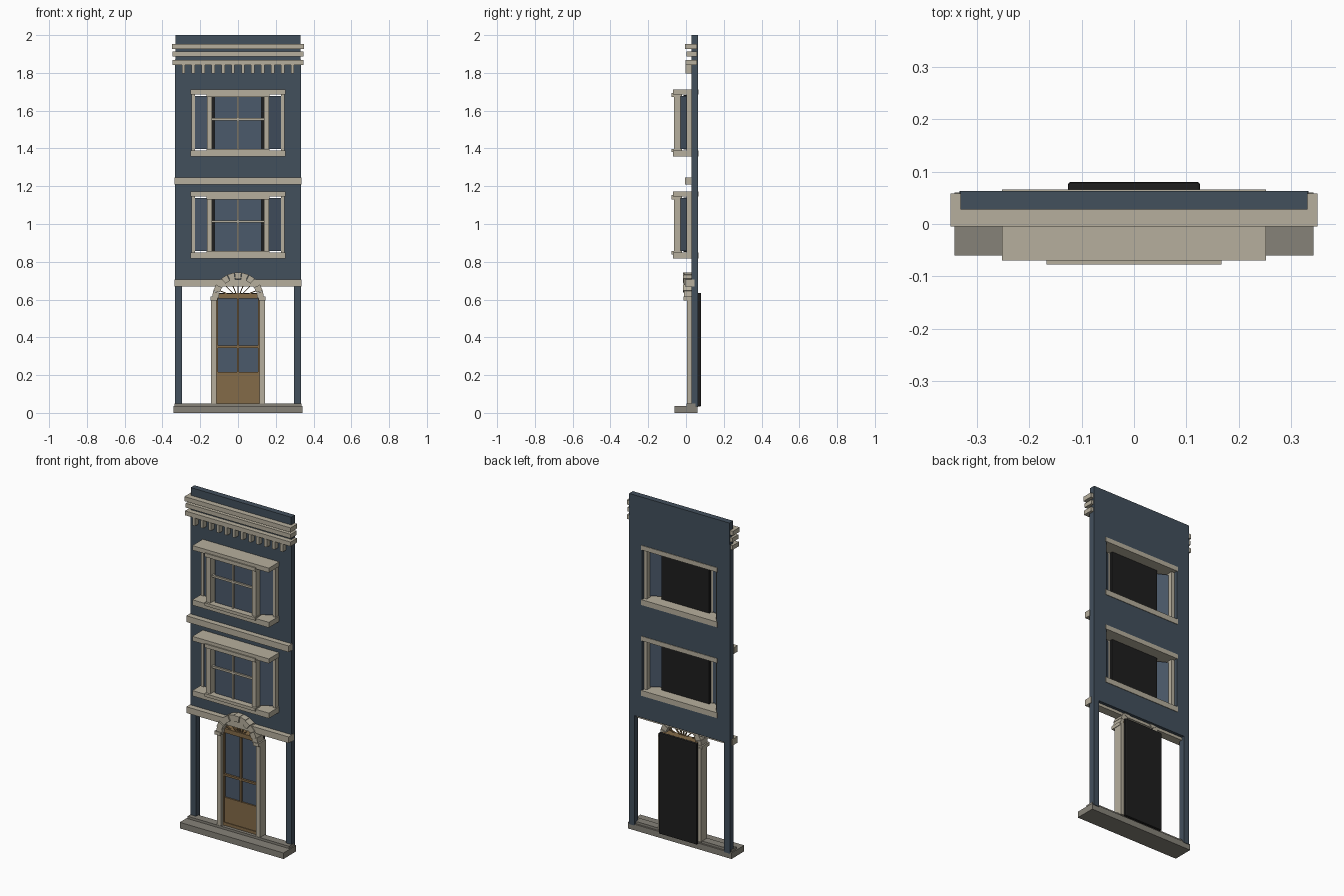
import bpy, bmesh, math
from mathutils import Matrix, Vector

if "Cube" in bpy.data.objects:
    bpy.data.objects.remove(bpy.data.objects["Cube"])


def material(name, rgb):
    m = bpy.data.materials.new(name)
    m.diffuse_color = (*rgb, 1)
    m.use_nodes = True
    m.node_tree.nodes["Principled BSDF"].inputs["Base Color"].default_value = m.diffuse_color
    return m


WALL = material("slate_blue_paint", (0.055, 0.08, 0.108))
GLASS = material("blue_glass", (0.07, 0.10, 0.145))
TRIM = material("cream_stone", (0.47, 0.43, 0.34))
STEP = material("grey_stone", (0.24, 0.225, 0.19))
WOOD = material("brown_wood", (0.23, 0.145, 0.065))
DARK = material("black_backing", (0.013, 0.013, 0.013))


def finish(name, bm, mat):
    bmesh.ops.recalc_face_normals(bm, faces=bm.faces)
    me = bpy.data.meshes.new(name)
    bm.to_mesh(me)
    bm.free()
    me.materials.append(mat)
    ob = bpy.data.objects.new(name, me)
    bpy.context.scene.collection.objects.link(ob)
    return ob


def add_box(bm, x, y, z):
    size = [b - a for a, b in (x, y, z)]
    mid = [(a + b) / 2 for a, b in (x, y, z)]
    bmesh.ops.create_cube(bm, size=1, matrix=Matrix.Translation(mid) @ Matrix.Diagonal((*size, 1)))


def boxes(name, mat, *parts, mirror=False):
    bm = bmesh.new()
    for x, y, z in parts:
        add_box(bm, x, y, z)
        if mirror:
            add_box(bm, (-x[1], -x[0]), y, z)
    return finish(name, bm, mat)


def prism(bm, pts, d0, d1, axis):
    """Extrude a closed outline along y or z."""
    place = (lambda p, d: (p[0], d, p[1])) if axis == "y" else (lambda p, d: (p[0], p[1], d))
    a, b = [[bm.verts.new(place(p, d)) for p in pts] for d in (d0, d1)]
    bm.faces.new(a)
    bm.faces.new(b[::-1])
    n = len(pts)
    for i in range(n):
        j = (i + 1) % n
        bm.faces.new((a[i], b[i], b[j], a[j]))


# Main wall with shopfront and bay openings
wall = boxes("wall", WALL, ((-.333, .333), (.028, .063), (.03, 1.87)))
boxes("parapet", WALL, ((-.331, .331), (.028, .063), (1.87, 2.0)))
BAYS = {"lower": .817, "upper": 1.358}
openings = [("shopfront", (-.296, .296), (-.1, .685))]
openings += [(k, (-.246, .246), (z + .012, z + .343)) for k, z in BAYS.items()]
for name, x, z in openings:
    cut = boxes(name + "_cutter", WALL, (x, (-.1, .2), z))
    cut.hide_render = True
    cut.hide_viewport = True
    mod = wall.modifiers.new(name, "BOOLEAN")
    mod.operation = "DIFFERENCE"
    mod.solver = "EXACT"
    mod.object = cut

# Base steps
boxes("base_step", STEP, ((-.342, .342), (-.06, .06), (0, .036)))
boxes("threshold", STEP, ((-.335, .335), (.003, .05), (.036, .05)))

# Horizontal bands and cornice
boxes("storey_bands", TRIM, ((-.337, .337), (-.005, .045), (.668, .705)),
      ((-.337, .337), (-.005, .03), (1.21, 1.247)))
boxes("cornice", TRIM, ((-.35, .35), (-.005, .058), (1.927, 1.954)),
      ((-.346, .346), (.002, .058), (1.887, 1.912)),
      ((-.348, .348), (-.002, .058), (1.842, 1.868)))
boxes("dentils", TRIM, *[((x - .009, x + .009), (-.003, .03), (1.796, 1.842))
                         for x in [(i - 5.5) * .0525 for i in range(12)]])

# Bay windows
for name, z in BAYS.items():
    lo, hi = z + .032, z + .328
    mid = z + .196
    boxes(name + "_bay_head_and_sill", TRIM,
          ((-.252, .252), (-.07, .066), (hi, z + .355)),
          ((-.252, .252), (-.07, .066), (z, lo)))
    boxes(name + "_bay_front_rails", TRIM,
          ((-.167, .167), (-.077, -.03), (hi - .014, hi + .008)),
          ((-.167, .167), (-.077, -.03), (lo - .01, lo + .008)))
    boxes(name + "_bay_posts", TRIM,
          ((.138, .165), (-.064, -.02), (lo, hi)),
          ((.228, .246), (.003, .042), (lo, hi)), mirror=True)
    boxes(name + "_sash_bars", TRIM,
          ((-.138, .138), (-.05, -.034), (mid - .006, mid + .006)),
          ((-.005, .005), (-.05, -.034), (lo, hi)))
    boxes(name + "_front_glass", GLASS, ((-.124, .124), (-.04, -.03), (lo, hi)))
    boxes(name + "_window_backing", DARK, ((-.157, .157), (-.012, .006), (lo + .004, hi - .004)))
    bm = bmesh.new()
    for s in (-1, 1):
        pts = [(.155, -.034), (.236, .008), (.232, .016), (.151, -.026)]
        prism(bm, [(s * x, y) for x, y in pts], lo + .008, hi - .008, "z")
    finish(name + "_side_glass", bm, GLASS)

# Door surround
boxes("door_jambs", TRIM, ((.114, .142), (.005, .06), (.045, .605)), mirror=True)
boxes("arch_imposts", TRIM, ((.108, .145), (-.014, .055), (.596, .616)), mirror=True)


def polar(r, a):
    return r * math.cos(a), .607 + r * math.sin(a)


# Arch stones, alternate ones slightly proud
bm = bmesh.new()
stones = 11
for i in range(stones):
    a0, a1 = [math.pi * (i + e) / stones for e in (.03, .97)]
    prism(bm, [polar(.102, a0), polar(.137, a0), polar(.137, a1), polar(.102, a1)],
          -.016 if i % 2 else -.01, .05, "y")
finish("door_arch", bm, TRIM)

# Fanlight spokes and hub
bm = bmesh.new()
for i in range(1, 8):
    a = math.pi * i / 8
    side = Vector((-math.sin(a), math.cos(a))) * .0025
    p, q = Vector(polar(.02, a)), Vector(polar(.106, a))
    prism(bm, [p - side, q - side, q + side, p + side], .018, .027, "y")
prism(bm, [polar(.028, math.pi * i / 8) for i in range(9)], .017, .027, "y")
finish("fanlight_spokes", bm, WOOD)

# Door leaf
boxes("door_frame", WOOD,
      ((-.115, .115), (.015, .06), (.606, .632)),
      ((-.115, -.107), (.02, .05), (.05, .61)),
      ((.107, .115), (.02, .05), (.05, .61)),
      ((-.107, .107), (.022, .045), (.05, .068)),
      ((-.107, .107), (.022, .045), (.344, .356)),
      ((-.005, .005), (.022, .045), (.215, .61)))
boxes("door_panel", WOOD, ((-.107, .107), (.026, .05), (.068, .216)))
boxes("door_glass", GLASS, ((-.107, .107), (.034, .044), (.216, .607)))

# Dark panel behind the door, softened corners
back = boxes("door_backing", DARK, ((-.126, .126), (.062, .08), (.034, .635)))
bev = back.modifiers.new("soft_edges", "BEVEL")
bev.width = .005
bev.segments = 2
